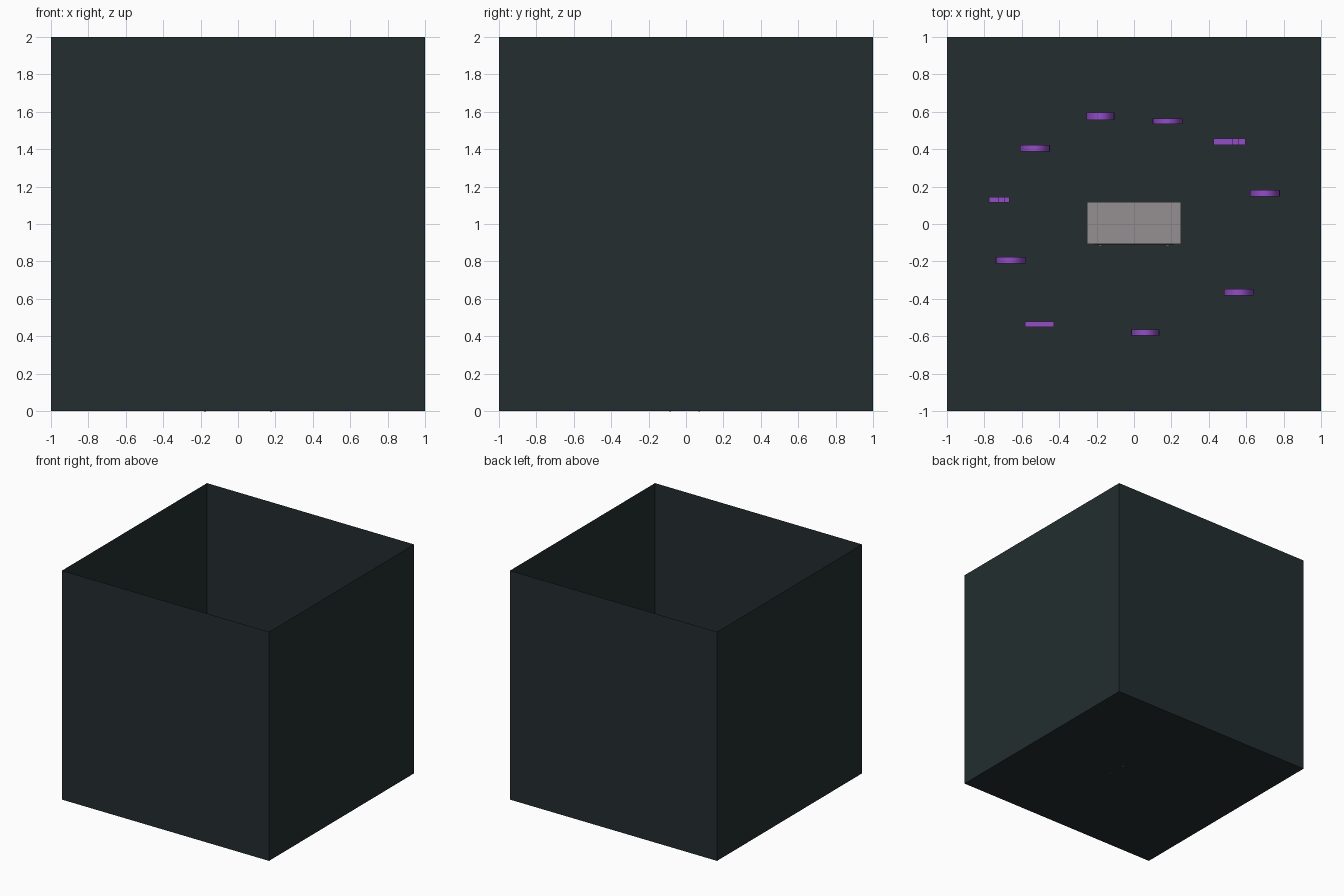
import bpy, bmesh, math
from mathutils import Vector, Matrix

cube = bpy.data.objects.get("Cube")
if cube:
    bpy.data.objects.remove(cube, do_unlink=True)


def material(name, rgb):
    m = bpy.data.materials.new(name)
    m.use_nodes = True
    m.diffuse_color = (*rgb, 1)
    m.node_tree.nodes["Principled BSDF"].inputs["Base Color"].default_value = (*rgb, 1)
    return m


dark = material("dark slate", (0.017, 0.027, 0.028))
grey = material("warm grey", (0.30, 0.28, 0.29))
purple = material("purple", (0.29, 0.075, 0.56))


def finish(name, bm, mat, smooth=False):
    bmesh.ops.recalc_face_normals(bm, faces=bm.faces[:])
    mesh = bpy.data.meshes.new(name)
    bm.to_mesh(mesh)
    bm.free()
    mesh.materials.append(mat)
    obj = bpy.data.objects.new(name, mesh)
    bpy.context.collection.objects.link(obj)
    if smooth:
        bpy.ops.object.select_all(action='DESELECT')
        obj.select_set(True)
        bpy.context.view_layer.objects.active = obj
        bpy.ops.object.shade_smooth_by_angle(angle=math.radians(35))
    return obj


def add_box(bm, center, size):
    mat = Matrix.Translation(center) @ Matrix.Diagonal((*size, 1))
    return bmesh.ops.create_cube(bm, size=1, matrix=mat)["verts"]


def add_rod(bm, start, end, r1, r2):
    a, b = Vector(start), Vector(end)
    turn = (b - a).to_track_quat('Z', 'Y').to_matrix().to_4x4()
    bmesh.ops.create_cone(bm, cap_ends=True, segments=12, radius1=r1, radius2=r2,
                          depth=(b - a).length,
                          matrix=Matrix.Translation((a + b) / 2) @ turn)


def add_oval(bm, center, width, height, depth, thick, steps=28):
    # Upright flat oval ring with a square section
    rings = []
    for i in range(steps):
        t = math.tau * i / steps
        ring = []
        for inset, side in ((0, -1), (0, 1), (thick, 1), (thick, -1)):
            offset = Vector(((width / 2 - inset) * math.cos(t), side * depth / 2,
                             (height / 2 - inset) * math.sin(t)))
            ring.append(bm.verts.new(Vector(center) + offset))
        rings.append(ring)
    for i, a in enumerate(rings):
        b = rings[(i + 1) % steps]
        for k in range(4):
            n = (k + 1) % 4
            bm.faces.new((a[k], a[n], b[n], b[k]))


# Open-topped enclosure made of thin sheets
bm = bmesh.new()
add_box(bm, (0, 0, 1), (2, 2, 2))
bm.faces.ensure_lookup_table()
lid = [f for f in bm.faces if f.calc_center_median().z > 1.9]
bmesh.ops.delete(bm, geom=lid, context='FACES_ONLY')
finish("open_box", bm, dark)

# Central cabinet
bm = bmesh.new()
add_box(bm, (0, 0.005, 0.27), (0.5, 0.225, 0.32))
finish("cabinet", bm, grey)

# Front panel
bm = bmesh.new()
add_box(bm, (0, -0.108, 0.28), (0.42, 0.006, 0.24))
finish("front_panel", bm, dark)

# Splayed legs and small front knobs
bm = bmesh.new()
for x in (-1, 1):
    for y in (-1, 1):
        add_rod(bm, (0.18 * x, 0.08 * y - 0.007, 0),
                (0.16 * x, 0.065 * y, 0.12), 0.008, 0.014)
finish("legs", bm, grey, True)
bm = bmesh.new()
for x in (-1, 1):
    add_rod(bm, (0.18 * x, -0.105, 0.135), (0.18 * x, -0.118, 0.135), 0.011, 0.011)
finish("knobs", bm, grey, True)

# Floating rounded ornaments: x, y, z, width, depth
ovals = [(-0.18, 0.575, 0.62, 0.15, 0.04), (0.18, 0.55, 0.5, 0.16, 0.03),
         (-0.53, 0.405, 0.4, 0.16, 0.035), (0.70, 0.165, 0.55, 0.16, 0.035),
         (-0.66, -0.195, 0.6, 0.16, 0.035), (0.56, -0.365, 0.45, 0.16, 0.035),
         (0.06, -0.58, 0.5, 0.15, 0.03)]
for x, y, z, w, d in ovals:
    bm = bmesh.new()
    add_oval(bm, (x, y, z), w, w * 1.45, d, w * 0.22)
    finish("floating_oval", bm, purple, True)

# Floating straight ornaments: centre, then a wide bar and an upright bar
bars = [((0.51, 0.44, 0.42), 0.17, 0.035, -0.2, 0.2),
        ((-0.72, 0.13, 0.5), 0.11, 0.03, -0.45, 0.12),
        ((-0.505, -0.535, 0.55), 0.155, 0.03, 0.43, 0.0)]
for (x, y, z), w, d, level, shift in bars:
    tall = 0.23
    bm = bmesh.new()
    add_box(bm, (x, y, z + level * tall), (w, d, 0.032))
    add_box(bm, (x + shift * w, y, z), (0.036, d * 0.98, tall))
    finish("floating_bars", bm, purple)
